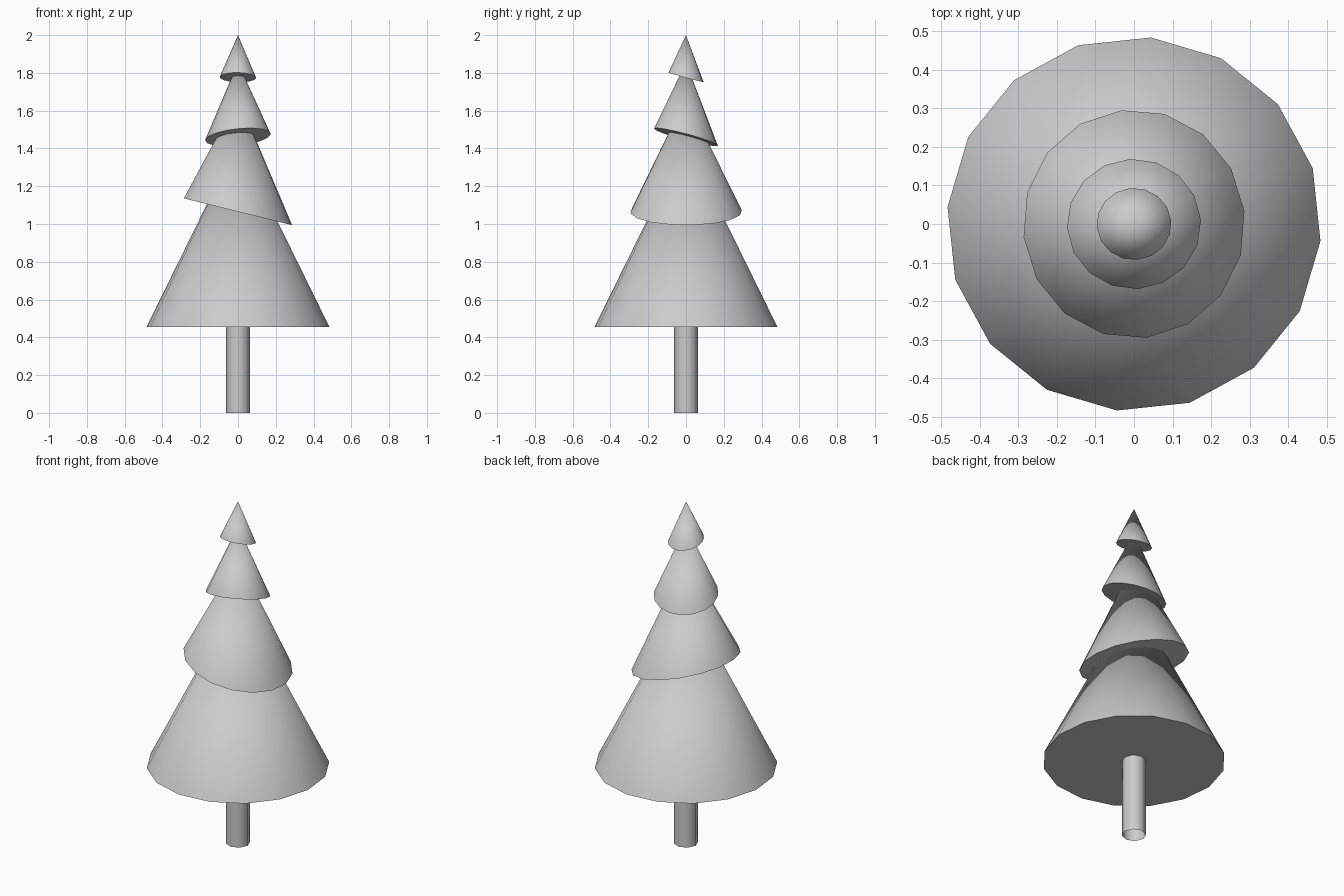
import bpy, bmesh
from math import sin, cos, pi, radians, sqrt

if "Cube" in bpy.data.objects:
    bpy.data.objects.remove(bpy.data.objects["Cube"])


def finish(bm, name):
    bmesh.ops.recalc_face_normals(bm, faces=bm.faces)
    mesh = bpy.data.meshes.new(name)
    bm.to_mesh(mesh)
    bm.free()
    obj = bpy.data.objects.new(name, mesh)
    bpy.context.collection.objects.link(obj)
    bpy.ops.object.select_all(action='DESELECT')
    obj.select_set(True)
    bpy.context.view_layer.objects.active = obj
    bpy.ops.object.shade_smooth_by_angle(angle=radians(50))
    return obj


def branch_tier(name, radius, base, apex, slope_x, slope_y, twist, sides=16):
    """Cone with its tip on the axis and a tilted, closed base."""
    bm = bmesh.new()
    ring = []
    for i in range(sides):
        a = radians(twist) + 2 * pi * i / sides
        # tilting the ring shortens it slightly along the slope
        x = radius * cos(a) / sqrt(1 + slope_x ** 2)
        y = radius * sin(a) / sqrt(1 + slope_y ** 2)
        ring.append(bm.verts.new((x, y, base + slope_x * x + slope_y * y)))
    tip = bm.verts.new((0, 0, apex))
    for i in range(sides):
        bm.faces.new((ring[i], ring[(i + 1) % sides], tip))
    bm.faces.new(ring[::-1])
    return finish(bm, name)


# Trunk: open tube
bm = bmesh.new()
bmesh.ops.create_cone(bm, cap_ends=False, segments=8,
                      radius1=0.064, radius2=0.064, depth=0.455)
bmesh.ops.translate(bm, verts=bm.verts, vec=(0, 0, 0.2275))
finish(bm, "trunk")

# Branch tiers: radius, base height, tip height, tilt in x and y, twist
tiers = [
    (0.486, 0.455, 1.44, 0.0, 0.0, -5.2),
    (0.297, 1.065, 1.67, -0.247, 0.0, 6.5),
    (0.175, 1.46, 1.855, 0.10, -0.265, 3.5),
    (0.097, 1.776, 2.0, -0.02, -0.27, 6.0),
]
for n, tier in enumerate(tiers, 1):
    branch_tier(f"branch_tier_{n}", *tier)
